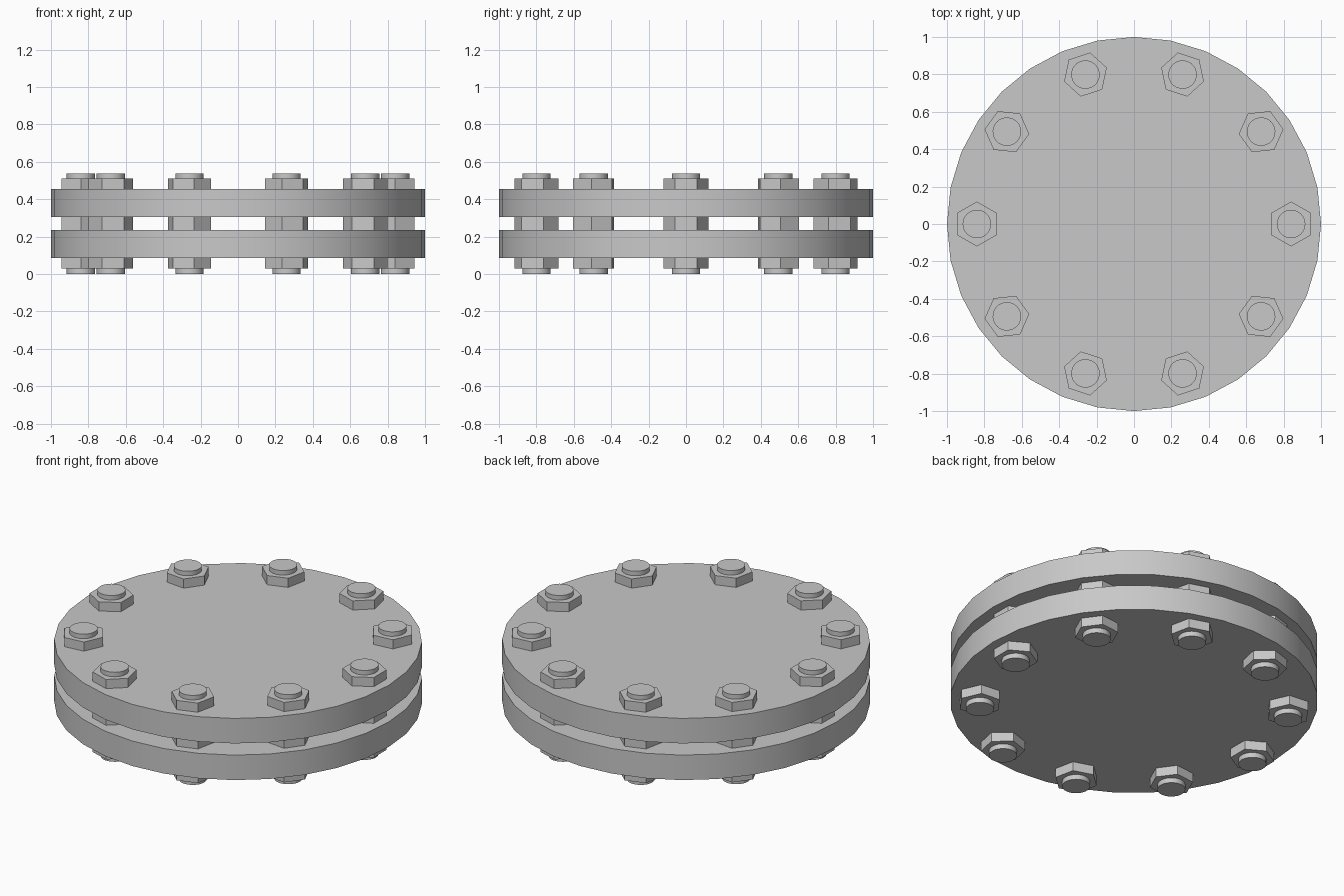
import bpy
import math

cube = bpy.data.objects.get("Cube")
if cube:
    bpy.data.objects.remove(cube, do_unlink=True)

steel = bpy.data.materials.new("grey steel")
steel.use_nodes = True
GREY = (0.58, 0.58, 0.58, 1)
steel.diffuse_color = GREY
steel.node_tree.nodes["Principled BSDF"].inputs["Base Color"].default_value = GREY

BOLTS = 10
BOLT_CIRCLE = 0.84


def prism(name, sides, radius, low, high, x=0, y=0, turn=0, smooth=True):
    """Upright prism between two heights."""
    bpy.ops.mesh.primitive_cylinder_add(
        vertices=sides, radius=radius, depth=high - low,
        location=(x, y, (low + high) / 2), rotation=(0, 0, turn))
    obj = bpy.context.object
    obj.name = name
    obj.data.materials.append(steel)
    if smooth:
        bpy.ops.object.shade_smooth_by_angle(angle=math.radians(30))
    return obj


# Two flange plates with a gap between them
prism("lower_plate", 32, 1, 0.085, 0.235)
prism("upper_plate", 32, 1, 0.305, 0.455)

# Ring of studs, each with outer nuts and a hex spacer in the gap
hex_parts = {"lower_nut": (0.03, 0.085), "spacer": (0.235, 0.305), "upper_nut": (0.455, 0.51)}
for i in range(BOLTS):
    a = math.tau * i / BOLTS
    x, y = BOLT_CIRCLE * math.cos(a), BOLT_CIRCLE * math.sin(a)
    prism(f"stud_{i + 1}", 32, 0.076, 0, 0.537, x, y, a)
    for part, (low, high) in hex_parts.items():
        prism(f"{part}_{i + 1}", 6, 0.12, low, high, x, y, a, smooth=False)
